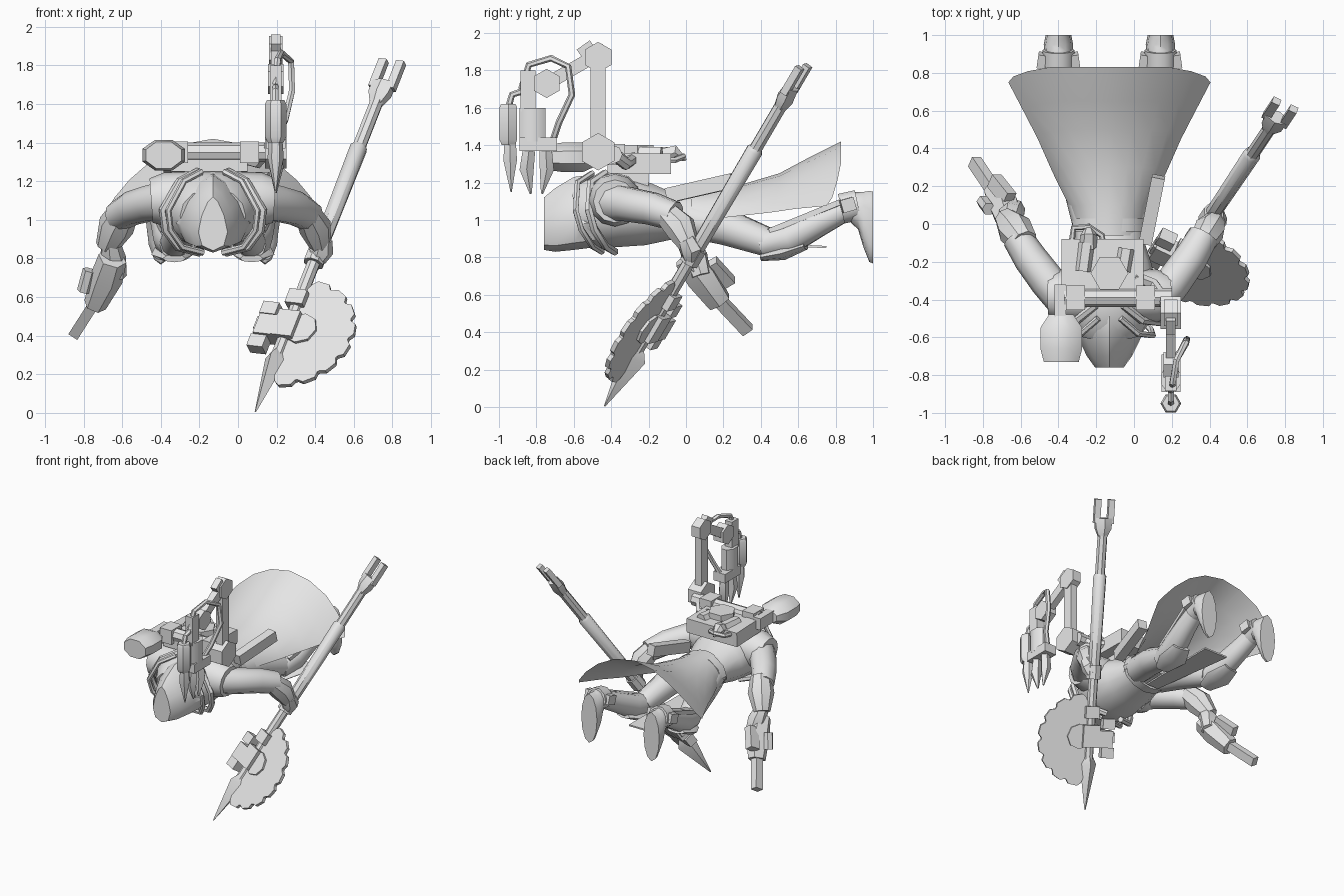
import bpy, bmesh, math
from mathutils import Vector as V

CX = -0.13  # body centre line
grey = bpy.data.materials.new("plain grey")
grey.diffuse_color = (0.8, 0.8, 0.8, 1)


def finish(name, bm, closed=True):
    if closed:
        bmesh.ops.recalc_face_normals(bm, faces=bm.faces[:])
    me = bpy.data.meshes.new(name)
    bm.to_mesh(me)
    bm.free()
    me.materials.append(grey)
    ob = bpy.data.objects.new(name, me)
    bpy.context.collection.objects.link(ob)
    return ob


def tube(name, pts, radii, n=8, ref=(0, 0, 1), turn=0.0, taper=0.0, axis=None):
    """Loft of elliptical rings; radii are numbers or (side, up) pairs."""
    pts = [V(p) for p in pts]
    ref = V(ref)
    bm = bmesh.new()
    rings = []
    for i, p in enumerate(pts):
        t = V(axis) if axis else (pts[min(i + 1, len(pts) - 1)] - pts[max(i - 1, 0)]).normalized()
        s = t.cross(ref).normalized()
        u = s.cross(t)
        r = radii[i] if isinstance(radii, list) else radii
        a, b = r if isinstance(r, tuple) else (r, r)
        ring = []
        for k in range(n):
            g = turn + 2 * math.pi * k / n
            ring.append(bm.verts.new(p + s * a * math.cos(g) * (1 - taper * math.sin(g))
                                     + u * b * math.sin(g)))
        rings.append(ring)
    for r0, r1 in zip(rings, rings[1:]):
        for k in range(n):
            bm.faces.new((r0[k], r0[(k + 1) % n], r1[(k + 1) % n], r1[k]))
    bm.faces.new(rings[0])
    bm.faces.new(rings[-1])
    return finish(name, bm)


def beam(name, a, b, w, h, ref=(0, 0, 1)):
    """Rectangular bar from a to b."""
    q = math.sqrt(0.5)
    return tube(name, [a, b], (w * q, h * q), 4, ref, math.pi / 4)


def plate(name, outline, thick):
    """Flat outline given thickness along its normal."""
    bm = bmesh.new()
    o = [V(p) for p in outline]
    nrm = (o[1] - o[0]).cross(o[-1] - o[0]).normalized() * thick / 2
    lo = [bm.verts.new(p - nrm) for p in o]
    hi = [bm.verts.new(p + nrm) for p in o]
    bm.faces.new(lo)
    bm.faces.new(hi)
    for i in range(len(o)):
        j = (i + 1) % len(o)
        bm.faces.new((lo[i], lo[j], hi[j], hi[i]))
    return finish(name, bm)


# Torso, mantle and hood
tube("torso", [(CX, y, z) for y, z in ((-.58, 1.02), (-.5, 1.04), (-.36, 1.05), (-.2, 1.03),
     (-.08, 1.02), (.06, 1.02), (.2, 1.01))],
     [(.17, .15), (.23, .2), (.26, .2), (.22, .17), (.18, .13), (.18, .12), (.17, .1)], 14)
tube("shoulder_mantle", [(x, -.38, z) for x, z in ((-.45, 1.1), (-.38, 1.105), (CX, 1.11), (.12, 1.105), (.19, 1.1))],
     [.115, .14, .145, .14, .115], 12)
tube("hood", [(CX, y, z) for y, z in ((-.76, .98), (-.7, 1.0), (-.6, 1.035), (-.52, 1.045), (-.42, 1.05))],
     [(.07, .14), (.11, .17), (.155, .195), (.18, .195), (.19, .18)], 10, turn=math.pi / 2, taper=.45, axis=(0, 1, 0))
tube("belt", [(CX, -.04, 1.02), (CX, .03, 1.02)], (.195, .14), 12)

# Hood ribs and collar tubes, mirrored
for side in (-1, 1):
    rib = [(.06, -.5, 1.25), (.15, -.58, 1.2), (.23, -.59, 1.05), (.22, -.56, .95), (.16, -.5, .86), (.05, -.45, .83)]
    tube("collar_tube", [(CX + side * x, y, z) for x, y, z in rib], .017, 6, (0, 1, 0))
    tube("outer_collar", [(CX + side * (x * 1.08 + .01), y + .07, z) for x, y, z in rib], .022, 6, (0, 1, 0))

# Flared cloak, an open arched sheet
bm = bmesh.new()
rows = []
for y, w, ze, zt in ((-.06, .18, .98, 1.16), (.1, .21, 1.0, 1.16), (.3, .3, 1.02, 1.19), (.5, .38, 1.04, 1.25),
                     (.65, .45, 1.06, 1.33), (.83, .535, 1.075, 1.42)):
    row = []
    for k in range(11):
        g = math.pi * k / 10
        f = max(0, y) / .83
        h = max(0, math.sin(g))
        back = .08 * f * (1 - min(1, h * 1.25))
        row.append(bm.verts.new((CX + w * math.cos(g), y - back, ze + (zt - ze) * h ** (1 + .8 * f))))
    rows.append(row)
for a, b in zip(rows, rows[1:]):
    for k in range(10):
        bm.faces.new((a[k], b[k], b[k + 1], a[k + 1]))
finish("cloak", bm, False)
plate("front_flap", [(CX - .05, .05, .89), (CX + .05, .05, .89), (CX + .1, .75, .855), (CX - .1, .75, .855)], .012)

# Legs, boots and knee guards, mirrored
for s in (-1, 1):
    def L(x, y, z):
        return (CX + s * x, y, z)
    tube("thigh", [L(.1, .02, 1.0), L(.15, .22, .96), L(.2, .44, .88)], [.1, .1, .08], 10)
    tube("shin", [L(.2, .4, .87), L(.22, .55, .9), L(.25, .72, .99), L(.27, .9, 1.08)], [.075, .09, .075, .06], 10)
    tube("knee_guard", [L(.2, .4, .8), L(.21, .52, .82), L(.23, .64, .86)], [(.06, .02), (.11, .035), (.07, .02)], 8)
    beam("shin_plate", L(.24, .45, .94), L(.31, .84, 1.1), .06, .03)
    for k in (-1, 1):
        beam("ankle_block", L(.27 + k * .085, .83, 1.07), L(.27 + k * .075, .9, 1.09), .06, .07)
    tube("boot_cuff", [L(.27, .83, 1.06), L(.27, .92, 1.08)], .085, 10)
    tube("boot", [L(.27, .86, 1.075), L(.27, .92, 1.05), L(.27, .95, 1.0), L(.27, .98, .965), L(.27, 1.0, .96)],
         [(.065, .07), (.075, .1), (.078, .15), (.072, .19), (.068, .192)], 12, axis=(0, 1, 0))

# Arm that holds the polearm
tube("right_upper_arm", [(.08, -.42, 1.1), (.2, -.32, 1.085), (.3, -.18, 1.06), (.37, -.06, 1.02)],
     [.11, .095, .09, .08], 10)
tube("right_forearm", [(.35, -.12, 1.05), (.4, -.03, .96), (.43, .02, .86)], [.065, .085, .055], 8, (0, 1, 0))
tube("right_hand", [(.44, .0, .9), (.43, .03, .84), (.41, .03, .79)], [.05, .065, .045], 7, (0, 1, 0))

# Arm that holds the pistol
tube("left_upper_arm", [(-.34, -.42, 1.1), (-.46, -.3, 1.085), (-.55, -.18, 1.06), (-.62, -.07, 1.02)],
     [.11, .095, .09, .08], 10)
tube("left_forearm", [(-.58, -.1, 1.06), (-.63, -.03, .97), (-.68, .03, .86)], [.075, .095, .06], 8, (0, 1, 0))
tube("left_hand", [(-.66, .0, .88), (-.65, .05, .8), (-.63, .08, .7)], [.05, .07, .055], 7, (0, 1, 0))
tube("pistol_body", [(-.65, .0, .8), (-.68, .08, .7), (-.74, .18, .56)], [(.075, .075), (.085, .09), (.06, .07)], 6, (0, 1, 0))
beam("pistol_top", (-.66, .13, .77), (-.74, .23, .66), .06, .08, (0, 1, 0))
beam("pistol_barrel", (-.73, .16, .59), (-.845, .33, .41), .055, .065, (0, 1, 0))
tube("pistol_vent", [(-.77, .08, .74), (-.8, .12, .63)], .035, 6, (0, 1, 0))

# Polearm: shaft axis with a sideways direction for its blade
P0, P1 = V((.09, -.435, .005)), V((.80, .63, 1.82))
D = (P1 - P0).normalized()
E = (V((.9, -.42, -.1)) - D * V((.9, -.42, -.1)).dot(D)).normalized()
N = D.cross(E)
LEN = (P1 - P0).length


def at(z, e=0.0, n=0.0):
    return P0 + D * (z / 1.82 * LEN) + E * e + N * n


tube("spear_tip", [at(0), at(.27), at(.32)], [(.004, .004), (.075, .06), (.03, .03)], 4, E)
tube("shaft_lower", [at(.28), at(.95)], .035, 8, E)
tube("shaft_grip", [at(.85), at(1.37), at(1.39)], [.042, .048, .03], 8, E)
tube("shaft_upper", [at(1.38), at(1.66)], .036, 8, E)
tube("grip_ring", [at(.77), at(.85)], .055, 8, E)
tube("fork_base", [at(1.6), at(1.65), at(1.71)], [(.035, .035), (.05, .065), (.04, .07)], 6, E)
for s in (-1, 1):
    beam("fork_prong", at(1.68, s * .05), at(1.82, s * .05), .04, .045, E)

# Half-round blade with rounded lobes
rim = [at(.58, .0), at(.26, .0)]
for k in range(8):
    for da, r in ((.05, .95), (.25, 1.02), (.75, 1.02), (.95, .95)):
        g = -math.pi / 2 + (k + da) * math.pi / 8
        rim.append(at(.41 + .265 * r * math.sin(g), .04 + .335 * r * math.cos(g)))
plate("lobed_blade", rim, .025)
tube("blade_boss", [at(.43, .08, -.028), at(.43, .08, .028)], .09, 8, D)
beam("head_block", at(.37), at(.5), .11, .12, E)
beam("head_collar", at(.54), at(.61), .1, .1, E)
beam("counterweight", at(.37, -.1), at(.47, -.1), .1, .12, E)
for z in (.34, .43, .51):
    beam("counterweight_tooth", at(z - .03, -.13), at(z + .03, -.13), .07, .09, E)

# Backpack
beam("pack_body", (CX - .02, -.42, 1.305), (CX - .02, -.08, 1.3), .4, .11)
beam("pack_mount", (CX, -.4, 1.22), (CX, -.2, 1.22), .2, .08)
beam("pack_side_case", (-.34, -.38, 1.31), (-.34, -.08, 1.3), .09, .11)
tube("pack_hub", [(CX, -.26, 1.32), (CX, -.26, 1.4)], .1, 6, (0, 1, 0))
tube("cross_bar", [(-.37, -.39, 1.35), (.2, -.39, 1.35)], .05, 8)
for x in (-.31, .06):
    beam("bar_clamp", (x - .05, -.39, 1.35), (x + .05, -.39, 1.35), .13, .11)
beam("left_pack_arm", (-.39, -.32, 1.34), (-.39, -.55, 1.34), .06, .09)
tube("lamp_pod", [(-.385, y, 1.335) for y in (-.48, -.55, -.66, -.73)],
     [(.07, .05), (.12, .085), (.12, .085), (.1, .075)], 8, turn=math.pi / 8)
for x, y, z in ((-.25, -.1, 1.35), (-.04, -.13, 1.35)):
    tube("tool_barrel", [(x - .02, -.25, z), (x, y, z)], .045, 6)
tube("tool_spike", [(-.24, -.12, 1.34), (-.24, -.06, 1.36), (-.24, 0, 1.32)], [.05, .045, .008], 6)
tube("pack_hose", [(-.33, -.1, 1.33), (-.32, -.02, 1.34), (-.24, -.015, 1.34), (-.17, -.06, 1.32), (-.16, -.15, 1.32)], .017, 6)
tube("arm_hose", [(.0, -.28, 1.33), (.1, -.32, 1.3), (.17, -.42, 1.38)], .035, 7)
beam("holster_case", (.06, -.1, 1.13), (.13, .25, 1.21), .07, .08)

# Jointed mechanical arm
AX = .195


def A(y, z, x=0.0):
    return (AX + x, y, z)


for nm, y, z, r, w in (("base", -.47, 1.365, .1, .055), ("elbow", -.47, 1.87, .082, .035), ("wrist", -.745, 1.73, .078, .04)):
    tube(nm + "_joint", [A(y, z, -w), A(y, z, w)], r, 6, turn=math.pi / 2)
beam("arm_post", A(-.47, 1.42), A(-.47, 1.83), .055, .08, (0, 1, 0))
beam("arm_link", A(-.43, 1.91), A(-.74, 1.73), .05, .07)
beam("arm_tip", A(-.57, 1.89), A(-.5, 1.94), .05, .05)
beam("wrist_link", A(-.845, 1.8), A(-.845, 1.58), .06, .08, (0, 1, 0))
tube("claw_body", [A(-.82, 1.6), A(-.82, 1.42)], (.055, .075), 8, (0, 1, 0), math.pi / 8)
beam("claw_collar", A(-.79, 1.44), A(-.79, 1.37), .1, .2, (0, 1, 0))
tube("injector", [A(-.95, z) for z in (1.62, 1.6, 1.43, 1.4)], [.045, .055, .055, .04], 6, (0, 1, 0))
tube("injector_tip", [A(-.94, 1.42), A(-.94, 1.32), A(-.935, 1.15)], [.035, .042, .004], 6, (0, 1, 0))
for y0, y1, y2 in ((-.84, -.86, -.83), (-.75, -.74, -.77)):
    tube("claw_finger", [A(y0, 1.37), A(y1 * .6 + y0 * .4, 1.27), A(y2, 1.14)], [.035, .04, .006], 5, (0, 1, 0))
tube("feed_cable", [A(-.88, 1.7), A(-.84, 1.83, .01), A(-.72, 1.865, .03), A(-.63, 1.82, .08), A(-.61, 1.67, .085),
     A(-.68, 1.52, .05), A(-.71, 1.43, .01)], .018, 6, (1, 0, 0))
tube("injector_hose", [A(-.95, 1.6), A(-.93, 1.67), A(-.87, 1.69)], .018, 6, (1, 0, 0))

# Smooth the rounded parts while keeping hard edges
for ob in bpy.data.objects:
    ob.select_set(True)
    bpy.context.view_layer.objects.active = ob
bpy.ops.object.shade_smooth_by_angle(angle=math.radians(38))
